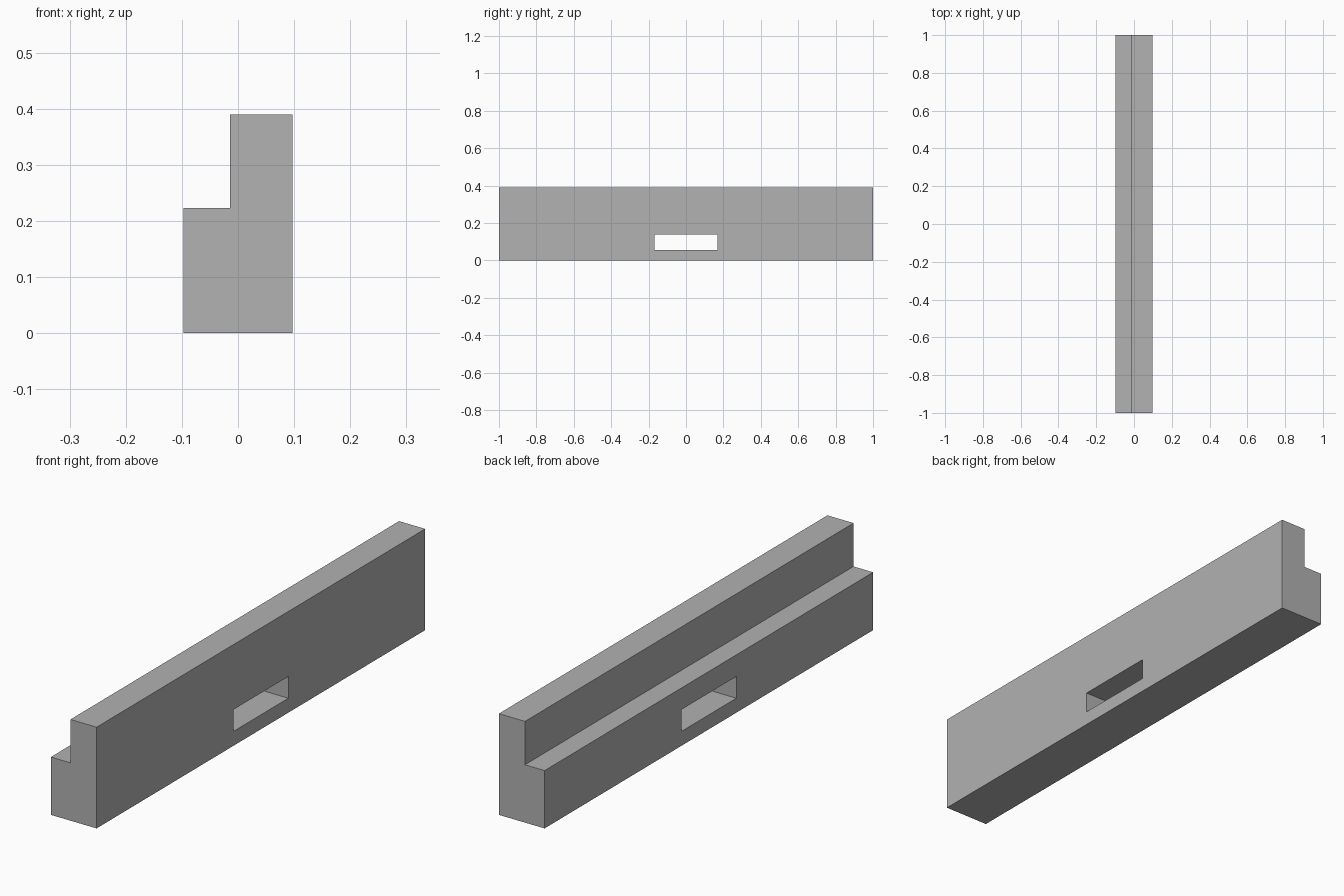
import bpy
import bmesh

if "Cube" in bpy.data.objects:
    bpy.data.objects.remove(bpy.data.objects["Cube"], do_unlink=True)

UNIT = 2 / 71.8        # module shared by all cross-section sizes
HALF_W = 3.5 * UNIT
HEIGHT = 14 * UNIT
STEP_X = -0.5 * UNIT
STEP_Z = 8 * UNIT

grey = bpy.data.materials.new("plain_grey")
grey.use_nodes = True
grey.diffuse_color = (0.445, 0.445, 0.445, 1)
grey.node_tree.nodes["Principled BSDF"].inputs["Base Color"].default_value = grey.diffuse_color


def add_prism(name, profile, half_length):
    """Extrude an xz profile along y, centred on y = 0."""
    bm = bmesh.new()
    face = bm.faces.new([bm.verts.new((x, -half_length, z)) for x, z in profile])
    grown = bmesh.ops.extrude_face_region(bm, geom=[face])["geom"]
    bmesh.ops.translate(bm, vec=(0, 2 * half_length, 0),
                        verts=[v for v in grown if isinstance(v, bmesh.types.BMVert)])
    bmesh.ops.recalc_face_normals(bm, faces=bm.faces)
    mesh = bpy.data.meshes.new(name)
    bm.to_mesh(mesh)
    bm.free()
    mesh.materials.append(grey)
    obj = bpy.data.objects.new(name, mesh)
    bpy.context.collection.objects.link(obj)
    return obj


# Stepped beam
beam = add_prism("stepped_beam", [
    (-HALF_W, 0), (HALF_W, 0), (HALF_W, HEIGHT),
    (STEP_X, HEIGHT), (STEP_X, STEP_Z), (-HALF_W, STEP_Z)], 1)

# Slot through the lower part of the beam
cut_x, low, high = HALF_W + 0.1, 2 * UNIT, 5 * UNIT
cutter = add_prism("slot_cutter", [
    (-cut_x, low), (cut_x, low), (cut_x, high), (-cut_x, high)], 6 * UNIT)
cutter.hide_render = True

slot = beam.modifiers.new("slot", "BOOLEAN")
slot.operation = "DIFFERENCE"
slot.solver = "EXACT"
slot.object = cutter

# Apply the cut and drop the helper
bpy.context.view_layer.objects.active = beam
beam.select_set(True)
bpy.ops.object.modifier_apply(modifier=slot.name)
bpy.data.objects.remove(cutter, do_unlink=True)
